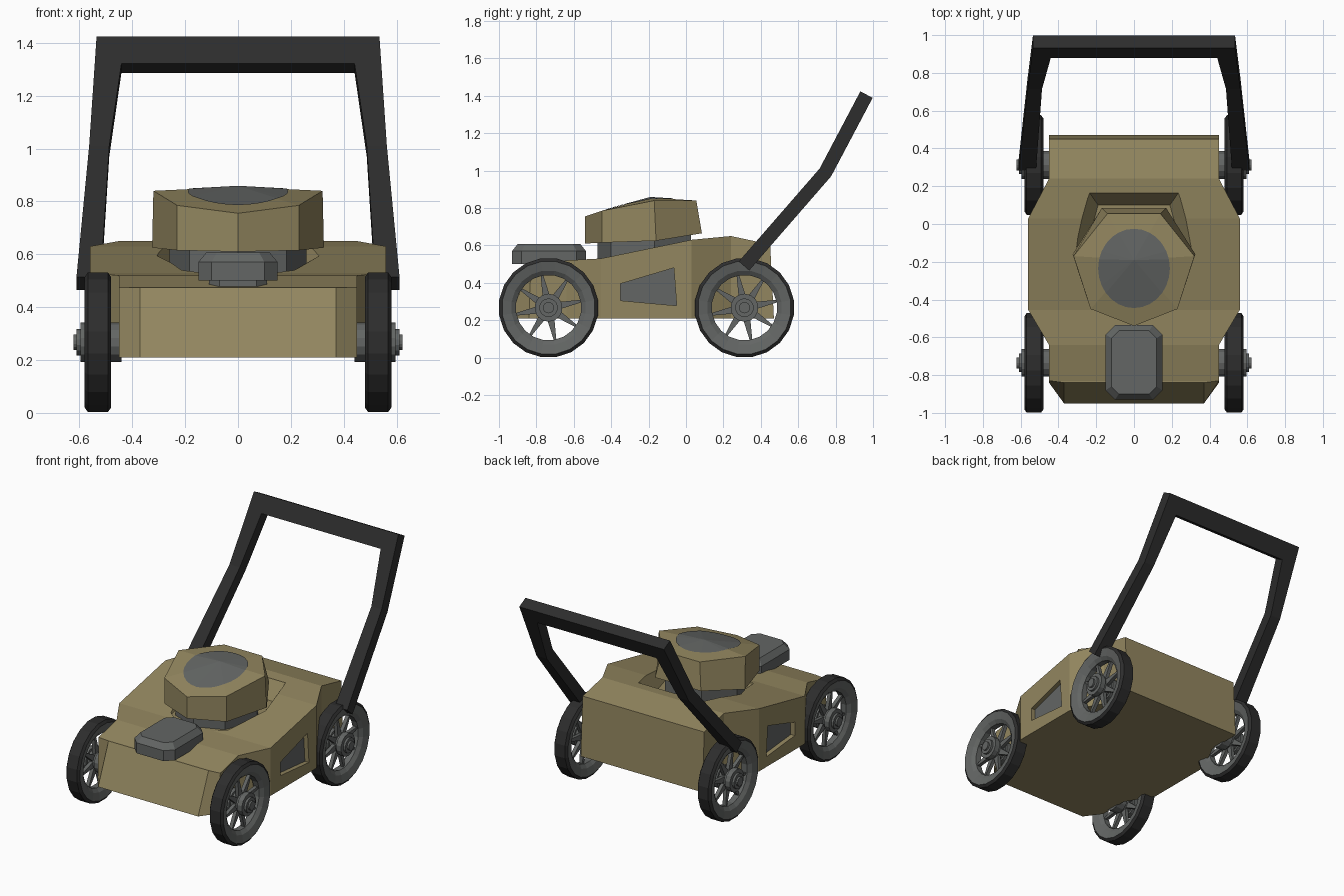
import bpy, bmesh
from math import sin, cos, pi
from mathutils import Vector
from mathutils.bvhtree import BVHTree

if "Cube" in bpy.data.objects:
    bpy.data.objects.remove(bpy.data.objects["Cube"])


def material(name, rgb):
    m = bpy.data.materials.new(name)
    m.diffuse_color = (*rgb, 1)
    m.use_nodes = True
    m.node_tree.nodes["Principled BSDF"].inputs["Base Color"].default_value = m.diffuse_color
    return m


OLIVE = material("olive_brown", (0.29, 0.24, 0.115))
GREY = material("metal_grey", (0.125, 0.132, 0.128))
DARK = material("rubber_black", (0.026, 0.026, 0.026))


def make(name, verts, faces, *mats, ids=None):
    me = bpy.data.meshes.new(name)
    me.from_pydata([tuple(v) for v in verts], [], faces)
    for m in mats:
        me.materials.append(m)
    if ids:
        me.polygons.foreach_set("material_index", ids)
    bm = bmesh.new()
    bm.from_mesh(me)
    bmesh.ops.recalc_face_normals(bm, faces=bm.faces)
    bm.to_mesh(me)
    bm.free()
    ob = bpy.data.objects.new(name, me)
    bpy.context.collection.objects.link(ob)
    return ob


def loft(name, rings, mat, caps=True):
    """Skin a list of equal-length closed rings."""
    n = len(rings[0])
    verts = [v for r in rings for v in r]
    faces = [(k * n + i, k * n + (i + 1) % n, (k + 1) * n + (i + 1) % n, (k + 1) * n + i)
             for k in range(len(rings) - 1) for i in range(n)]
    if caps:
        faces += [tuple(range(n)), tuple(range(len(verts) - n, len(verts)))]
    return make(name, verts, faces, mat)


def mirror_ring(half):
    """Right half outline (x, y, z) -> full ring; points on x = 0 are used once."""
    return list(half) + [(-x, y, z) for x, y, z in reversed(half) if x > 1e-6]


def cut(ob, cutter):
    mod = ob.modifiers.new("cut", 'BOOLEAN')
    mod.object = cutter
    mod.solver = 'EXACT'
    cutter.hide_render = True
    bpy.context.view_layer.objects.active = ob
    bpy.ops.object.modifier_apply(modifier=mod.name)
    bpy.data.objects.remove(cutter)


# Deck: stations of bottom y, top y, half width, top z
deck_st = [(-.95, -.84, .37, .475), (-.84, -.83, .45, .475), (-.64, -.64, .45, .52),
           (-.455, -.455, .56, .53), (.03, .03, .56, .63), (.24, .24, .45, .65),
           (.47, .45, .45, .605)]
bottom = mirror_ring([(w, yb, .21) for yb, yt, w, z in deck_st])
top = mirror_ring([(w, yt, z) for yb, yt, w, z in deck_st])
n, h = len(bottom), len(deck_st)
faces = [(i, (i + 1) % n, n + (i + 1) % n, n + i) for i in range(n)] + [tuple(range(n))]
faces += [(n + i, n + i + 1, 2 * n - 2 - i, 2 * n - 1 - i) for i in range(h - 1)]
deck = make("deck", bottom + top, faces, OLIVE)

# Well around the engine
well_low = [(.12, -.47, .53), (.21, -.40, .53), (.26, -.15, .53), (.19, .10, .53)]
well_top = [(.16, -.52, .64), (.25, -.46, .64), (.34, -.14, .64), (.235, .165, .64)]
well_over = [(x, y, .75) for x, y, z in well_top]
cut(deck, loft("well_cutter", [mirror_ring(r) for r in (well_low, well_top, well_over)], OLIVE))

# Side windows: recess and grey plate
window = [(-.35, .305), (-.35, .395), (-.065, .48), (-.05, .278)]
for s in (1, -1):
    cut(deck, loft("window_cutter", [[(s * x, y, z) for y, z in window] for x in (.525, .7)], OLIVE))
    loft("side_panel", [[(s * x, y, z) for y, z in window] for x in (.524, .53)], GREY)

# Engine neck and hood
low = mirror_ring([(0, -.54, .61), (.23, -.45, .615), (.325, -.16, .625), (.17, .085, .665)])
high = mirror_ring([(0, -.54, .755), (.23, -.45, .785), (.32, -.17, .84), (.14, .055, .84)])
loft("engine_neck", [[(x * .8, -.2 + (y + .2) * .8, z) for x, y, _ in low] for z in (.48, .66)], GREY)
n = len(low)
faces = [(i, (i + 1) % n, n + (i + 1) % n, n + i) for i in range(n)]
faces += [(n + i, n + (i + 1) % n, 2 * n) for i in range(n)] + [tuple(range(n))]
hood = make("engine_hood", low + high + [(0, -.19, .855)], faces, OLIVE)

# Oval plate laid on the hood
bvh = BVHTree.FromPolygons([Vector(v.co) for v in hood.data.vertices],
                           [tuple(p.vertices) for p in hood.data.polygons])


def on_hood(x, y):
    hit = bvh.ray_cast(Vector((x, y, 2)), Vector((0, 0, -1)))[0]
    return Vector((x, y, hit.z + .004))


SEG, RINGS = 28, 4
verts = [on_hood(0, -.19)]
for k in range(1, RINGS + 1):
    f = k / RINGS
    for i in range(SEG):
        a = 2 * pi * i / SEG
        x, y = .19 * cos(a), -.235 + .21 * sin(a)
        verts.append(on_hood(x * f, -.19 + (y + .19) * f))
faces = [(0, 1 + i, 1 + (i + 1) % SEG) for i in range(SEG)]
for k in range(RINGS - 1):
    b = 1 + k * SEG
    for i in range(SEG):
        j = (i + 1) % SEG
        faces += [(b + i, b + SEG + i, b + SEG + j), (b + i, b + SEG + j, b + j)]
make("hood_plate", verts, faces, GREY)


# Front air filter: chamfered box on a short stem
def octagon(w, y0, y1, c, z):
    return mirror_ring([(w - c, y0, z), (w, y0 + c, z), (w, y1 - c, z), (w - c, y1, z)])


loft("front_filter", [octagon(.15, -.93, -.535, .05, .5), octagon(.15, -.93, -.535, .05, .57),
                      octagon(.12, -.9, -.565, .04, .607)], GREY)
loft("filter_stem", [octagon(.11, -.82, -.5, .04, z) for z in (.45, .5)], GREY)


# Wheels
def lathe(name, profile, sides, centre, mats, ids, closed):
    """Spin an (x, radius) profile about the x axis."""
    m = len(profile)
    verts = [Vector(centre) + Vector((x, r * cos(a), r * sin(a)))
             for a in [2 * pi * (i + .5) / sides for i in range(sides)] for x, r in profile]
    faces, fid = [], []
    for i in range(sides):
        j = (i + 1) % sides
        for k in range(m if closed else m - 1):
            l = (k + 1) % m
            faces.append((i * m + k, i * m + l, j * m + l, j * m + k))
            fid.append(ids[k])
    if not closed:
        faces += [tuple(i * m for i in range(sides)), tuple(i * m + m - 1 for i in range(sides))]
        fid += [0, 0]
    return make(name, verts, faces, *mats, ids=fid)


tyre = [(-.05, .25), (-.038, .267), (.038, .267), (.05, .25), (.038, .2), (.02, .175),
        (-.02, .175), (-.038, .2)]
hub = [(-.09, .075), (-.03, .075), (-.03, .06), (.03, .06), (.03, .075), (.065, .075),
       (.065, .05), (.08, .05), (.08, .03), (.092, .03)]
for s in (1, -1):
    for end, y in (("front", -.735), ("rear", .3125)):
        c = (s * .53, y, .267)
        lathe(end + "_wheel", tyre, 20, c, (DARK, GREY), [0, 0, 0, 1, 1, 1, 1, 1], True)
        lathe(end + "_hub", [(s * x, r) for x, r in hub], 14, c, (GREY,), [0] * 10, False)
        verts, faces = [], []
        for i in range(8):      # tapered spokes
            a = 2 * pi * i / 8 + .2
            d, t = Vector((0, cos(a), sin(a))), Vector((0, -sin(a), cos(a)))
            b = len(verts)
            for r, w in ((.055, .02), (.185, .006)):
                verts += [Vector(c) + d * r + t * w * p + Vector((q * .012, 0, 0))
                          for p, q in ((1, 1), (1, -1), (-1, -1), (-1, 1))]
            faces += [(b + k, b + (k + 1) % 4, b + 4 + (k + 1) % 4, b + 4 + k) for k in range(4)]
            faces += [(b, b + 1, b + 2, b + 3), (b + 4, b + 5, b + 6, b + 7)]
        make(end + "_spokes", verts, faces, GREY)

# Push handle: square bar swept up, across and down, with mitred corners
X = Vector((1, 0, 0))
up = Vector((0, .466, .885))
n_low, n_mid, n_up = Vector((0, .75, -.66)), Vector((0, .83, -.56)), Vector((0, .885, -.466))
half = [(Vector((.565, .31, .49)), X * .046, n_low), (Vector((.525, .745, .99)), X * .038, n_mid),
        (Vector((.488, .938, 1.355)), X * .047 + up * .058, n_up)]
flip = lambda v: Vector((-v.x, v.y, v.z))
stations = half + [(flip(c), flip(u), v) for c, u, v in reversed(half)]
loft("push_handle", [[c + u * p + v * q * .037 for p, q in ((1, 1), (1, -1), (-1, -1), (-1, 1))]
                     for c, u, v in stations], DARK)
